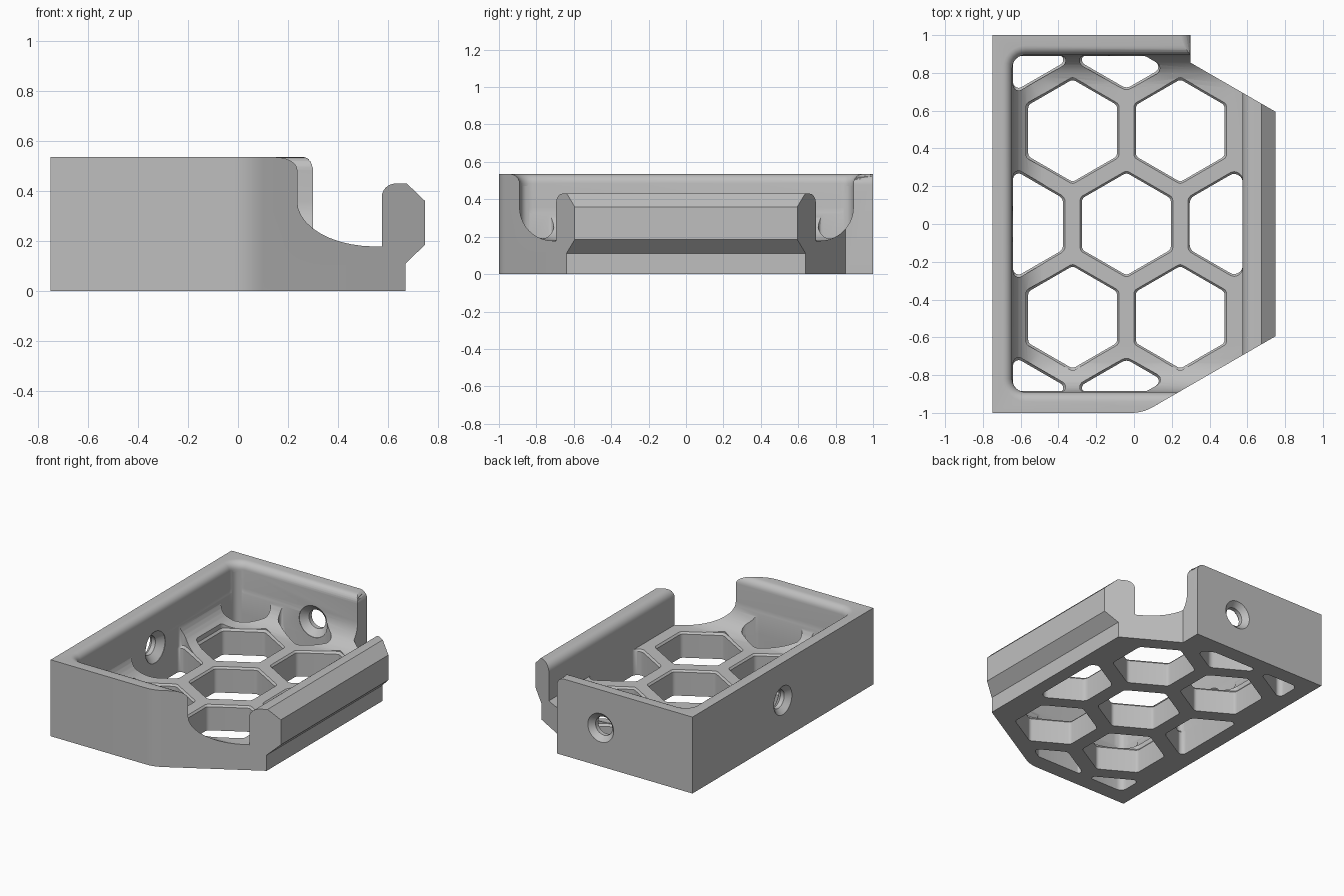
import bpy, bmesh, math
from mathutils import Vector

cube = bpy.data.objects.get("Cube")
if cube:
    bpy.data.objects.remove(cube, do_unlink=True)

HEIGHT, FLOOR, FILLET, LIP = 0.535, 0.178, 0.18, 0.05
XR = 0.748                      # outermost face of the hook
TAN30 = math.tan(math.radians(30))

grey = bpy.data.materials.new("light grey")
grey.use_nodes = True
grey.diffuse_color = (0.52, 0.52, 0.52, 1)
grey.node_tree.nodes["Principled BSDF"].inputs["Base Color"].default_value = (0.52, 0.52, 0.52, 1)


def slant(x):
    """Half depth of the slanted outline at x."""
    return 0.595 + TAN30 * (XR - x)


def loft(name, *stacks):
    """Closed solids, each skinned over a stack of equal rings."""
    bm = bmesh.new()
    for rings in stacks:
        vs = [[bm.verts.new(p) for p in ring] for ring in rings]
        n = len(vs[0])
        for a, b in zip(vs, vs[1:]):
            for i in range(n):
                j = (i + 1) % n
                bm.faces.new((a[i], a[j], b[j], b[i]))
        bm.faces.new(vs[0][::-1])
        bm.faces.new(vs[-1])
    bmesh.ops.recalc_face_normals(bm, faces=bm.faces[:])
    me = bpy.data.meshes.new(name)
    bm.to_mesh(me)
    bm.free()
    me.materials.append(grey)
    ob = bpy.data.objects.new(name, me)
    bpy.context.collection.objects.link(ob)
    return ob


def round_poly(pts, radii, seg=5):
    """Round the corners of a convex outline."""
    out = []
    for i, p in enumerate(pts):
        p, a, b = Vector(p), Vector(pts[i - 1]), Vector(pts[(i + 1) % len(pts)])
        r = radii[i] if isinstance(radii, list) else radii
        if r == 0:
            out.append((p.x, p.y))
            continue
        u, v = (a - p).normalized(), (b - p).normalized()
        half = u.angle(v) / 2
        t = min(r / math.tan(half), 0.45 * min((a - p).length, (b - p).length))
        r = t * math.tan(half)
        c = p + (u + v).normalized() * (r / math.sin(half))
        s, e = p + u * t - c, p + v * t - c
        a0 = math.atan2(s.y, s.x)
        da = (math.atan2(e.y, e.x) - a0 + math.pi) % (2 * math.pi) - math.pi
        for k in range(seg + 1):
            w = a0 + da * k / seg
            out.append((c.x + r * math.cos(w), c.y + r * math.sin(w)))
    return out


def clip(pts, nx, ny, d):
    """Keep the part of a convex outline where n.p <= d."""
    out = []
    for i, p in enumerate(pts):
        q = pts[(i + 1) % len(pts)]
        dp, dq = nx * p[0] + ny * p[1] - d, nx * q[0] + ny * q[1] - d
        if dp <= 0:
            out.append(p)
        if dp * dq < 0:
            t = dp / (dp - dq)
            out.append((p[0] + t * (q[0] - p[0]), p[1] + t * (q[1] - p[1])))
    return out


def at_z(pts, z):
    return [(x, y, z) for x, y in pts]


def cut(target, cutter):
    cutter.hide_render = True
    mod = target.modifiers.new("cut", "BOOLEAN")
    mod.operation, mod.solver, mod.object = "DIFFERENCE", "EXACT", cutter
    bpy.ops.object.select_all(action="DESELECT")
    bpy.context.view_layer.objects.active = target
    target.select_set(True)
    bpy.ops.object.modifier_apply(modifier=mod.name)
    bpy.data.objects.remove(cutter, do_unlink=True)


# Solid block in the outline of the tray
front_x = XR - (1 - 0.595) / TAN30
outline = round_poly(
    [(-0.75, -1), (front_x, -1), (0.67, -slant(0.67)), (0.67, slant(0.67)),
     (0.30, slant(0.30)), (0.30, 1), (-0.75, 1)],
    [0, 0.22, 0, 0, 0, 0, 0])
tray = loft("tray", [at_z(outline, 0), at_z(outline, HEIGHT)])

# Rounded top corner at the free end of the back wall
bm = bmesh.new()
bm.from_mesh(tray.data)
edges = [e for e in bm.edges
         if all(abs(v.co.x - 0.30) < 1e-4 and v.co.z > 0.5 for v in e.verts)]
bmesh.ops.bevel(bm, geom=edges, offset=0.055, segments=5, profile=0.5, affect="EDGES")
bm.to_mesh(tray.data)
bm.free()


# Hollow with a wide floor fillet and a rounded lip
def hollow_ring(inset, z):
    x0, x1, y0, y1 = -0.645 + inset, 1.2, -0.89 + inset, 0.895 - inset
    pts = [(x0, y0), (x1, y0), (x1, y1), (x0, y1)]
    return at_z(round_poly(pts, 0.07 + max(0, -inset), 6), z)


rings = []
for k in range(11):
    a = math.pi / 2 * k / 10
    rings.append(hollow_ring(FILLET * (1 - math.sin(a)), FLOOR + FILLET * (1 - math.cos(a))))
for k in range(7):
    a = math.pi / 2 * k / 6
    rings.append(hollow_ring(-LIP * (1 - math.cos(a)), HEIGHT - LIP + LIP * math.sin(a)))
rings.append(hollow_ring(-LIP, 0.65))
cut(tray, loft("hollow_cutter", rings))

# Honeycomb openings, trimmed at the walls, hook and slanted sides
C30 = math.cos(math.radians(30))
limits = [(-1, 0, 0.64), (1, 0, 0.575), (0, 1, 0.89), (0, -1, 0.885),
          (0.5, -C30, 0.80), (0.5, C30, 0.80)]


def opening(cx, cy, apothem):
    r = apothem / C30
    pts = [(cx + r * math.cos(math.radians(90 + 60 * k)),
            cy + r * math.sin(math.radians(90 + 60 * k))) for k in range(6)]
    whole = list(pts)
    for lim in limits:
        pts = clip(pts, *lim)
    if len(pts) < 3:
        return []
    return round_poly(pts, 0.03 if pts == whole else 0.045, 4)


stacks = []
for row in range(-2, 3):
    for cx in ((-0.325, 0.245) if row % 2 else (-0.61, -0.04, 0.53)):
        inner, outer = opening(cx, row * 0.494, 0.235), opening(cx, row * 0.494, 0.247)
        if not inner:
            continue
        if len(outer) != len(inner):
            outer = inner
        stacks.append([at_z(inner, -0.1), at_z(inner, FLOOR - 0.013),
                       at_z(outer, FLOOR + 0.002), at_z(outer, 0.47)])
cut(tray, loft("honeycomb_cutter", *stacks))


# Screw holes, countersunk on both faces, through the left-hand and back walls
def screw_rings(place):
    prof = [(-0.03, 0.10), (0.0, 0.10), (0.035, 0.065), (0.065, 0.065), (0.107, 0.11), (0.14, 0.11)]
    return [[place(d, r * math.cos(math.tau * k / 32), r * math.sin(math.tau * k / 32))
             for k in range(32)] for d, r in prof]


ZS = 0.27
cut(tray, loft("screw_cutter",
               screw_rings(lambda d, u, v: (-0.75 + d, u, ZS + v)),
               screw_rings(lambda d, u, v: (-0.04 + u, 1 - d, ZS + v))))

# Hook along the open side, with slanted ends
profile = [(0.575, FLOOR), (0.67, FLOOR), (0.67, 0.11), (XR, 0.185), (XR, 0.36), (0.675, 0.43)]
for k in range(7):
    a = math.pi / 2 * (1 + k / 6)
    profile.append((0.63 + 0.055 * math.cos(a), 0.375 + 0.055 * math.sin(a)))
hook = loft("hook", [[(x, s * slant(x), z) for x, z in profile] for s in (-1, 1)])

# Smooth fillets, crisp edges
for ob in (tray, hook):
    bpy.ops.object.select_all(action="DESELECT")
    bpy.context.view_layer.objects.active = ob
    ob.select_set(True)
    bpy.ops.object.shade_smooth_by_angle(angle=math.radians(30))
